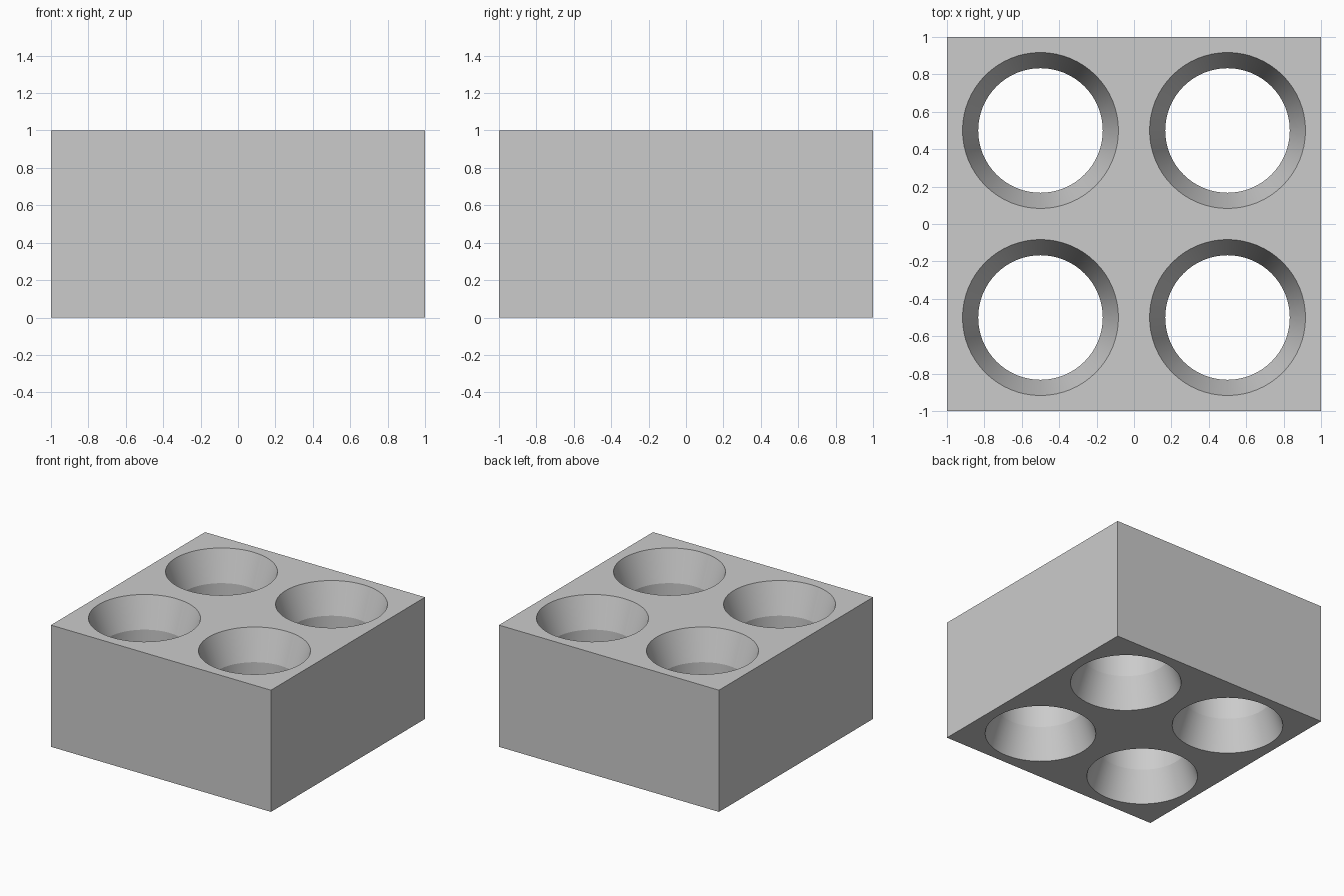
import bpy
import bmesh
import math

default = bpy.data.objects.get("Cube")
if default:
    bpy.data.objects.remove(default, do_unlink=True)

SEGMENTS = 64
RIM, THROAT = 0.417, 0.333

grey = bpy.data.materials.new("light grey")
grey.use_nodes = True
color = (0.6, 0.6, 0.6, 1)
grey.diffuse_color = color
grey.node_tree.nodes["Principled BSDF"].inputs["Base Color"].default_value = color


def add_object(name, bm):
    bmesh.ops.recalc_face_normals(bm, faces=bm.faces)
    mesh = bpy.data.meshes.new(name)
    bm.to_mesh(mesh)
    bm.free()
    mesh.materials.append(grey)
    obj = bpy.data.objects.new(name, mesh)
    bpy.context.collection.objects.link(obj)
    return obj


def add_lathe(bm, cx, cy, profile):
    """Capped solid of revolution around a vertical axis."""
    rings = [[bm.verts.new((cx + r * math.cos(math.tau * i / SEGMENTS),
                            cy + r * math.sin(math.tau * i / SEGMENTS), z))
              for i in range(SEGMENTS)] for r, z in profile]
    for low, high in zip(rings, rings[1:]):
        for i in range(SEGMENTS):
            j = (i + 1) % SEGMENTS
            bm.faces.new((low[i], low[j], high[j], high[i]))
    bm.faces.new(rings[0][::-1])
    bm.faces.new(rings[-1])


# Solid block
bm = bmesh.new()
bmesh.ops.create_cube(bm, size=2)
bmesh.ops.scale(bm, vec=(1, 1, 0.5), verts=bm.verts)
bmesh.ops.translate(bm, vec=(0, 0, 0.5), verts=bm.verts)
block = add_object("block", bm)

# Four through holes: tapered mouths above and below a straight throat,
# with the end rings extended past the block for a clean cut
over = 0.1
flare = RIM + (RIM - THROAT) * over / 0.25
profile = [(flare, -over), (THROAT, 0.25), (THROAT, 0.75), (flare, 1 + over)]
bm = bmesh.new()
for x in (-0.5, 0.5):
    for y in (-0.5, 0.5):
        add_lathe(bm, x, y, profile)
cutter = add_object("hole_cutter", bm)
cutter.hide_render = True

cut = block.modifiers.new("holes", 'BOOLEAN')
cut.operation = 'DIFFERENCE'
cut.solver = 'EXACT'
cut.object = cutter

# Apply the cut, drop the helper and smooth the hole walls
bpy.ops.object.select_all(action='DESELECT')
block.select_set(True)
bpy.context.view_layer.objects.active = block
bpy.ops.object.modifier_apply(modifier=cut.name)
bpy.data.objects.remove(cutter, do_unlink=True)
bpy.ops.object.shade_smooth_by_angle(angle=math.radians(15))
